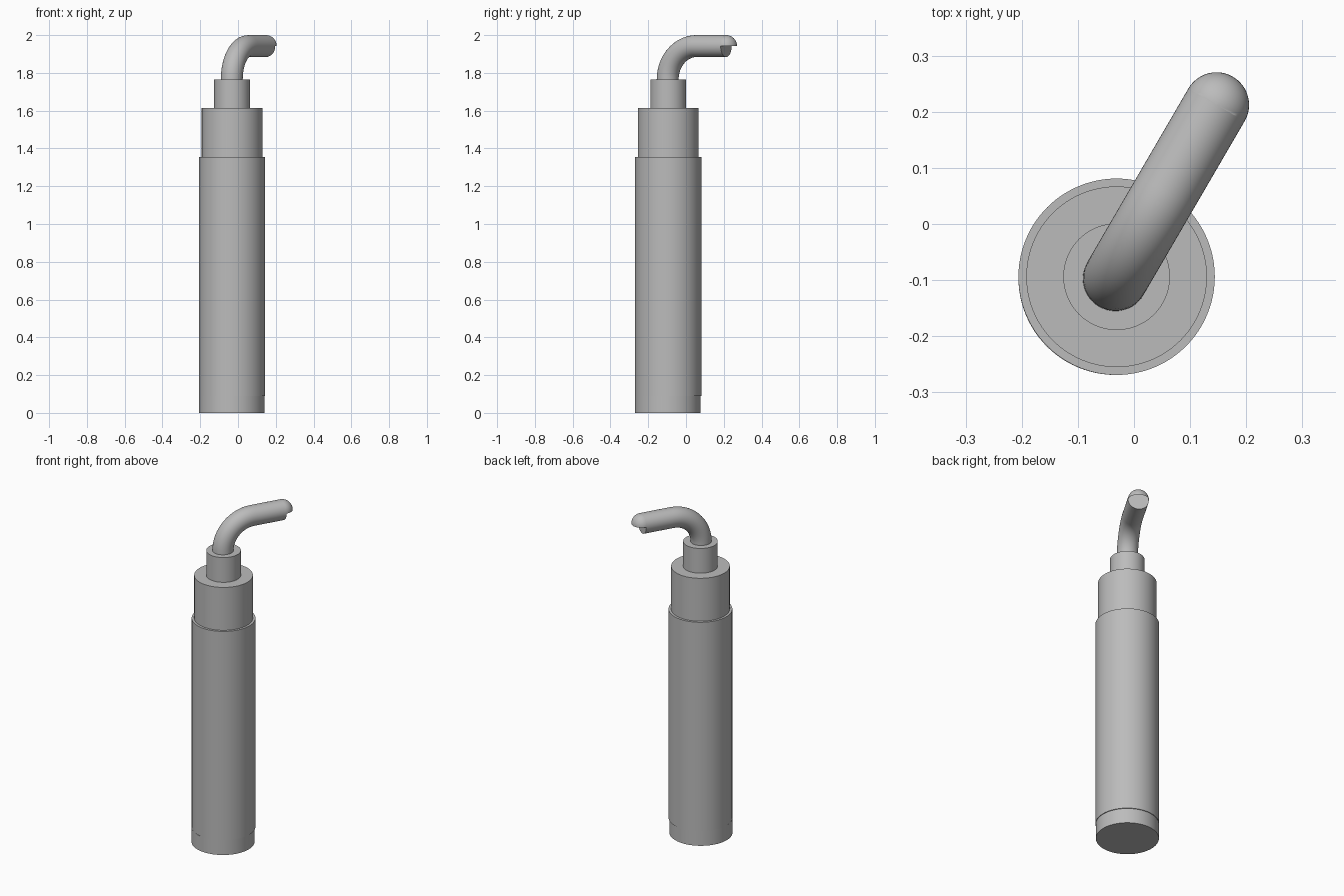
import bpy, bmesh, math
from mathutils import Vector, Matrix

if "Cube" in bpy.data.objects:
    bpy.data.objects.remove(bpy.data.objects["Cube"], do_unlink=True)

grey = bpy.data.materials.new("plain_grey")
grey.use_nodes = True
COLOR = (0.5, 0.5, 0.5, 1)
grey.diffuse_color = COLOR
grey.node_tree.nodes["Principled BSDF"].inputs["Base Color"].default_value = COLOR


def finish(name, bm):
    """Turn a bmesh into a smooth-shaded grey object with sharp rims."""
    bmesh.ops.recalc_face_normals(bm, faces=bm.faces)
    mesh = bpy.data.meshes.new(name)
    bm.to_mesh(mesh)
    bm.free()
    mesh.materials.append(grey)
    obj = bpy.data.objects.new(name, mesh)
    bpy.context.collection.objects.link(obj)
    bpy.ops.object.select_all(action='DESELECT')
    obj.select_set(True)
    bpy.context.view_layer.objects.active = obj
    bpy.ops.object.shade_smooth_by_angle(angle=math.radians(35))
    return obj


def cylinder(name, radius, bottom, top, x=-0.031, y=-0.094):
    bm = bmesh.new()
    bmesh.ops.create_cone(bm, cap_ends=True, segments=96, radius1=radius,
                          radius2=radius, depth=top - bottom,
                          matrix=Matrix.Translation((x, y, (bottom + top) / 2)))
    finish(name, bm)


# Stacked handle
cylinder("base_cap", 0.173, 0, 0.09, -0.033, -0.096)
cylinder("main_body", 0.175, 0.09, 1.355)
cylinder("collar", 0.161, 1.355, 1.615)
cylinder("neck", 0.095, 1.615, 1.765)

# Spout: quarter bend and straight run, laid out along local x
R, BEND, REACH, START = 0.058, 0.177, 0.358, 1.765
SIDES, STEPS = 48, 16
stations = []
for i in range(STEPS + 1):
    a = math.pi / 2 * i / STEPS
    stations.append((BEND * (1 - math.cos(a)), BEND * math.sin(a), a))
stations.append((REACH, BEND, math.pi / 2))

bm = bmesh.new()
rings = []
for x, z, a in stations:
    across = Vector((math.cos(a), 0, -math.sin(a)))
    ring = []
    for k in range(SIDES):
        t = math.tau * k / SIDES
        offset = across * math.cos(t) + Vector((0, 1, 0)) * math.sin(t)
        ring.append(bm.verts.new(Vector((x, 0, z)) + offset * R))
    rings.append(ring)
for lower, upper in zip(rings, rings[1:]):
    for k in range(SIDES):
        n = (k + 1) % SIDES
        bm.faces.new((lower[k], lower[n], upper[n], upper[k]))
bm.faces.new(rings[0])
bm.faces.new(rings[-1])
spout = finish("spout_tube", bm)

# Rounded hood over the outlet: a quarter of a ball
bm = bmesh.new()
tip = Vector((REACH, 0, BEND))
bmesh.ops.create_uvsphere(bm, u_segments=SIDES, v_segments=24, radius=R,
                          matrix=Matrix.Translation(tip))
for normal in ((0, 0, 1), (1, 0, 0)):
    cut = bmesh.ops.bisect_plane(bm, geom=bm.verts[:] + bm.edges[:] + bm.faces[:],
                                 plane_co=tip, plane_no=normal, clear_inner=True)
    rim = [e for e in cut["geom_cut"] if isinstance(e, bmesh.types.BMEdge)]
    if normal[2]:
        bmesh.ops.holes_fill(bm, edges=rim)
hood = finish("spout_hood", bm)

# Swing the spout toward the back left
for part in (spout, hood):
    part.location = (-0.033, -0.097, START)
    part.rotation_euler.z = math.radians(59.8)
